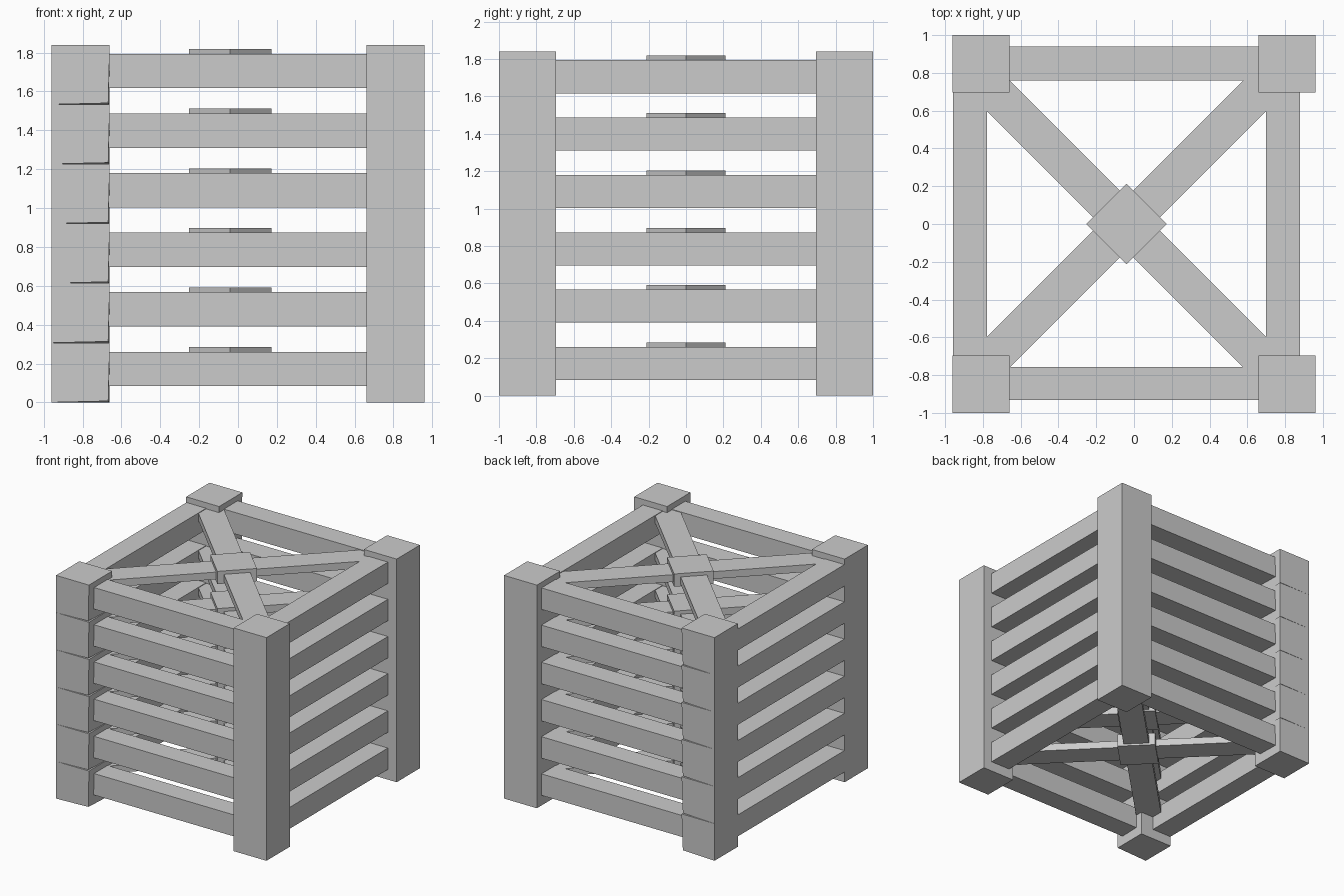
import bpy
import math
from mathutils import Vector

cube = bpy.data.objects.get("Cube")
if cube:
    bpy.data.objects.remove(cube, do_unlink=True)

# Single flat grey
grey = bpy.data.materials.new("plain_grey")
grey.use_nodes = True
COLOR = (0.6, 0.6, 0.6, 1)
grey.diffuse_color = COLOR
grey.node_tree.nodes["Principled BSDF"].inputs["Base Color"].default_value = COLOR

LAYERS = 6
PITCH = 1.84 / LAYERS


def box(name, center, size, turn=0.0):
    bpy.ops.mesh.primitive_cube_add(size=1, location=center)
    ob = bpy.context.object
    ob.name = name
    for v in ob.data.vertices:
        v.co = Vector(a * b for a, b in zip(v.co, size))
    ob.rotation_euler.z = math.radians(turn)
    ob.data.materials.append(grey)
    return ob


def chip_corner(ob, shift):
    # Nudge the lower inner outward-facing corner to leave a thin wedge gap
    side = 1 if ob.location.y > 0 else -1
    for v in ob.data.vertices:
        if v.co.x > 0 and v.co.y * side > 0 and v.co.z < 0:
            v.co += Vector(shift)


for i in range(LAYERS):
    base = i * PITCH
    n = f"_{i + 1}"

    # Corner post blocks
    for sx, xname in ((-1, "right"), (1, "left")):
        for sy, yname in ((-1, "front"), (1, "back")):
            post = box(f"{yname}_{xname}_post" + n,
                       (sx * 0.81, sy * 0.848, base + PITCH / 2),
                       (0.3, 0.304, PITCH))
            if sx < 0:
                chip_corner(post, (-0.008, -sy * 0.005, 0.007))

    # Side rails
    rail_z = base + 0.172
    box("front_rail" + n, (0, -0.845, rail_z), (1.34, 0.175, 0.177))
    box("back_rail" + n, (0, 0.85, rail_z), (1.34, 0.18, 0.177))
    box("right_rail" + n, (-0.868, 0, rail_z), (0.18, 1.42, 0.177))
    box("left_rail" + n, (0.79, 0, rail_z), (0.18, 1.42, 0.177))

    # Crossed braces and their centre block
    for turn in (45, -45):
        box(f"cross_brace_{'a' if turn > 0 else 'b'}" + n,
            (-0.04, 0, base + 0.226), (2.1, 0.2, 0.06), turn)
    box("centre_block" + n, (-0.04, 0, base + 0.232), (0.3, 0.3, 0.105), 45)
